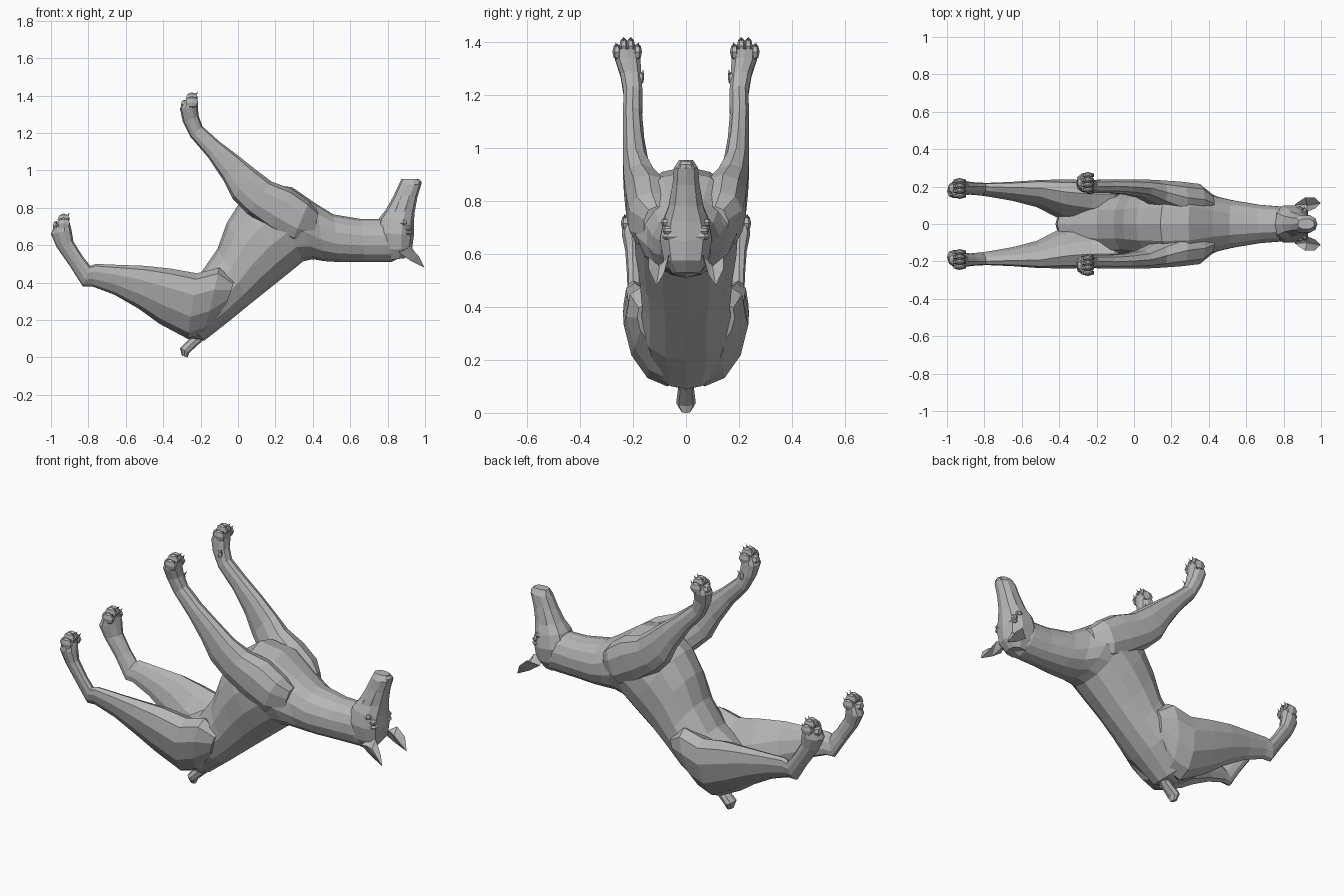
import bpy, bmesh, math
from mathutils import Vector

cube = bpy.data.objects.get("Cube")
if cube:
    bpy.data.objects.remove(cube, do_unlink=True)

grey = bpy.data.materials.new("plain_grey")
grey.use_nodes = True
colour = (0.47, 0.47, 0.47, 1)
grey.diffuse_color = colour
grey.node_tree.nodes["Principled BSDF"].inputs["Base Color"].default_value = colour


def finish(name, bm, mirrored=False):
    """Turn a bmesh into a flat shaded object, optionally paired across y."""
    bmesh.ops.recalc_face_normals(bm, faces=bm.faces)
    mesh = bpy.data.meshes.new(name)
    bm.to_mesh(mesh)
    bm.free()
    mesh.materials.append(grey)
    obj = bpy.data.objects.new(name, mesh)
    bpy.context.collection.objects.link(obj)
    if mirrored:
        mod = obj.modifiers.new("pair", "MIRROR")
        mod.use_axis = (False, True, False)
        mod.use_mirror_merge = False
    return obj


def loft(name, sections, sides=10, mirrored=False, box=0.85, lean=0):
    """Skin rings; a section is edge x, z, opposite edge x, z, side offset, half width."""
    bm = bmesh.new()
    rings = []
    for ax, az, bx, bz, y, half in sections:
        mid = Vector((ax + bx, 2 * y, az + bz)) / 2
        reach = Vector((ax - bx, 0, az - bz)) / 2
        reach.y = lean * reach.length
        ring = []
        for i in range(sides):
            t = math.tau * i / sides
            c, s = math.cos(t), math.sin(t)
            c = math.copysign(abs(c) ** box, c)
            s = math.copysign(abs(s) ** box, s)
            ring.append(bm.verts.new(mid + reach * c + Vector((0, half * s, 0))))
        rings.append(ring)
    for low, high in zip(rings, rings[1:]):
        for i in range(sides):
            j = (i + 1) % sides
            bm.faces.new((low[i], low[j], high[j], high[i]))
    bm.faces.new(rings[0])
    bm.faces.new(rings[-1])
    return finish(name, bm, mirrored)


def blob(bm, centre, size, segments=6, rings=4):
    """Add a small faceted ellipsoid."""
    new = bmesh.ops.create_uvsphere(bm, u_segments=segments, v_segments=rings, radius=1)
    for v in new["verts"]:
        v.co = Vector(centre) + Vector([a * b for a, b in zip(v.co, size)])


def spike(bm, base, tip, radius):
    """Add a four sided claw."""
    base, tip = Vector(base), Vector(tip)
    new = bmesh.ops.create_cone(bm, segments=4, radius1=radius, radius2=0,
                                depth=(tip - base).length, cap_ends=True)
    turn = (tip - base).to_track_quat("Z", "Y")
    for v in new["verts"]:
        v.co = turn @ v.co + (base + tip) / 2


# Trunk and neck, back edge first, belly edge second
loft("torso", [
    (-.27, .1, -.42, .2, 0, .06),
    (-.18, .09, -.41, .32, 0, .13),
    (-.04, .20, -.2, .45, 0, .175),
    (.07, .29, -.11, .58, 0, .17),
    (.17, .37, -.06, .72, 0, .18),
    (.27, .45, .01, .83, 0, .195),
    (.35, .515, .14, .93, 0, .2),
    (.40, .525, .29, .91, 0, .195),
    (.46, .515, .42, .82, 0, .15),
    (.54, .51, .51, .765, 0, .13),
    (.68, .51, .66, .74, 0, .105),
    (.82, .51, .76, .74, 0, .095),
    (.9, .55, .82, .72, 0, .07),
], sides=14, box=.95)

loft("tail", [
    (-.13, .14, -.24, .19, 0, .05),
    (-.2, .08, -.25, .11, 0, .03),
    (-.26, .025, -.31, .05, 0, .037),
    (-.27, 0, -.3, .01, 0, .018),
], sides=8)

# Head with raised muzzle, throat edge first, brow edge second
loft("head", [
    (.79, .52, .89, .53, 0, .055),
    (.75, .58, .93, .575, 0, .088),
    (.73, .67, .94, .65, 0, .102),
    (.755, .745, .94, .72, 0, .088),
    (.79, .79, .945, .78, 0, .066),
    (.83, .86, .96, .86, 0, .053),
    (.86, .925, .98, .925, 0, .048),
    (.875, .955, .965, .955, 0, .028),
], sides=10)

# Nose pad, lips and eyes
bm = bmesh.new()
blob(bm, (.957, 0, .932), (.025, .03, .022), 8, 5)
finish("nose", bm)
loft("lips", [
    (.81, .755, .9, .745, .045, .03),
    (.85, .85, .93, .85, .034, .022),
    (.88, .93, .95, .93, .022, .02),
], sides=6, mirrored=True)
bm = bmesh.new()
blob(bm, (.91, .062, .69), (.018, .026, .018), 8, 5)
blob(bm, (.91, .055, .665), (.024, .036, .014))
blob(bm, (.885, .076, .72), (.022, .02, .016))
finish("eyes_and_brows", bm, True)

# Hollow ears: outer shell and a recessed inner surface share one rim
bm = bmesh.new()
rim = [bm.verts.new(p) for p in (
    (.998, .112, .48), (.97, .084, .525), (.925, .065, .595), (.87, .055, .59),
    (.86, .105, .56), (.915, .142, .59), (.965, .142, .545))]
shell = bm.verts.new((.925, .105, .515))
hollow = bm.verts.new((.925, .1, .555))
for a, b in zip(rim, rim[1:] + rim[:1]):
    for centre in (shell, hollow):
        bm.faces.new((a, b, centre))
finish("ears", bm, True)

# Front legs from shoulder blade to wrist
loft("front_legs", [
    (.43, .78, .40, .62, .11, .05),
    (.38, .835, .29, .62, .13, .088),
    (.29, .90, .17, .68, .14, .09),
    (.18, .94, .05, .77, .168, .069),
    (.10, 1.0, -.03, .85, .19, .05),
    (0, 1.08, -.08, .95, .198, .042),
    (-.1, 1.155, -.16, 1.07, .202, .038),
    (-.19, 1.235, -.255, 1.18, .2, .037),
    (-.21, 1.29, -.295, 1.26, .208, .041),
    (-.215, 1.34, -.31, 1.33, .22, .05),
    (-.215, 1.375, -.29, 1.375, .222, .046),
], mirrored=True)

# Hind legs from thigh to ankle, leaning inward toward the rump
loft("hind_legs", [
    (-.02, .41, -.07, .26, .135, .045),
    (-.1, .48, -.18, .13, .115, .1),
    (-.22, .45, -.27, .1, .115, .111),
    (-.36, .475, -.42, .18, .133, .097),
    (-.5, .49, -.53, .26, .163, .066),
    (-.64, .495, -.66, .335, .175, .046),
    (-.76, .5, -.78, .38, .183, .034),
    (-.79, .49, -.83, .38, .186, .031),
    (-.83, .54, -.9, .49, .19, .031),
    (-.88, .62, -.97, .59, .19, .037),
    (-.89, .68, -1, .66, .19, .05),
    (-.9, .72, -.975, .72, .19, .047),
], mirrored=True, box=.95, lean=.25)


def toes(name, x, y, z):
    """Four toes with claws, plus a pad on the sole."""
    bm = bmesh.new()
    for k in (-1.5, -.5, .5, 1.5):
        side = y + k * .026
        lift = .014 if abs(k) < 1 else -.008
        blob(bm, (x, side, z + lift), (.038, .017, .032))
        spike(bm, (x + .015, side, z + lift + .012),
              (x + .033, side + k * .003, z + lift + .036), .008)
    blob(bm, (x - .04, y, z - .02), (.022, .034, .026))
    finish(name, bm, True)


toes("front_toes", -.247, .222, 1.372)
toes("hind_toes", -.932, .19, .724)

# Dew claws and pads on the wrists
bm = bmesh.new()
blob(bm, (-.235, .17, 1.265), (.018, .012, .024))
spike(bm, (-.23, .166, 1.275), (-.212, .16, 1.3), .007)
blob(bm, (-.243, .197, 1.195), (.014, .016, .02))
finish("dew_claws_and_pads", bm, True)
